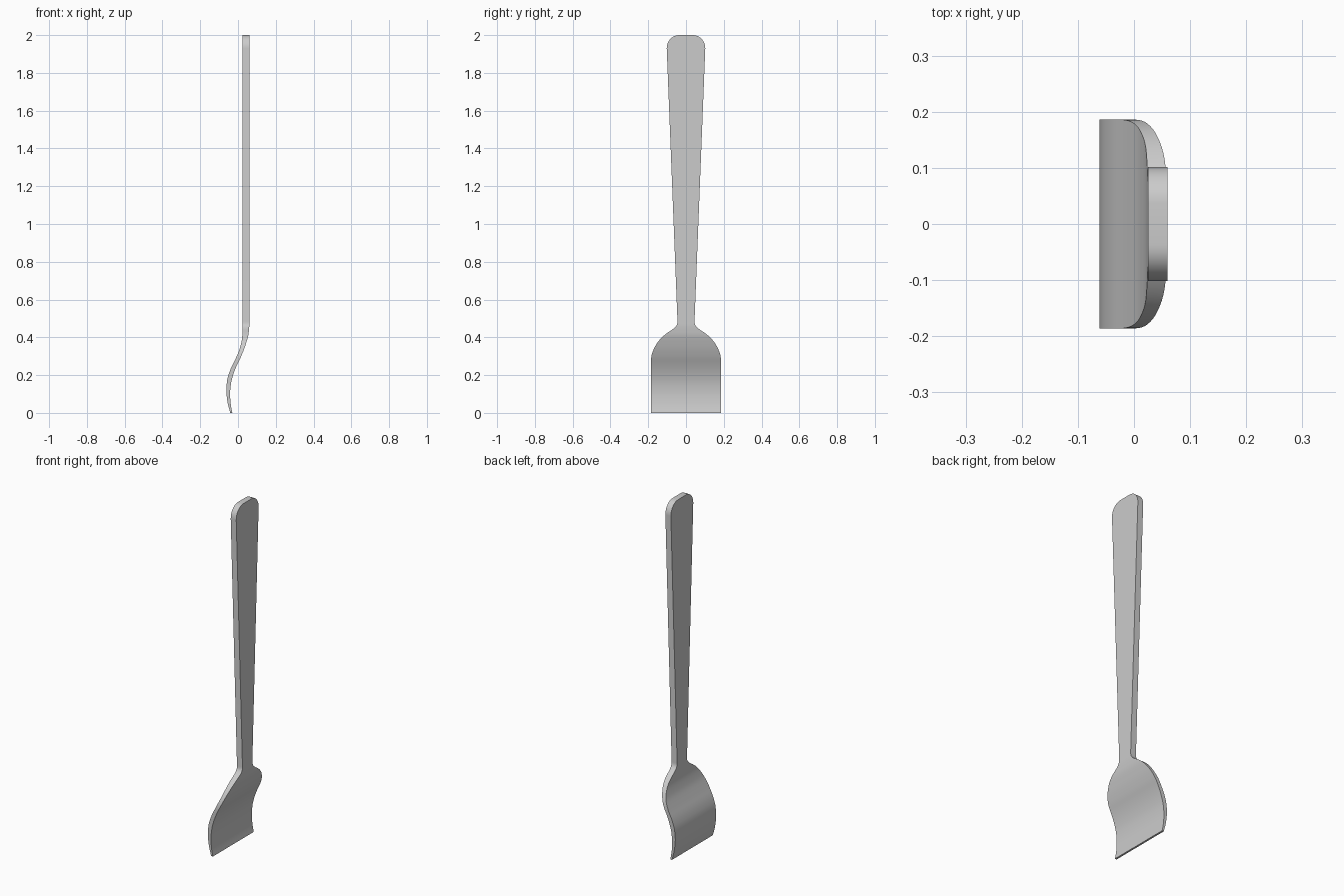
import bpy, bmesh, math

if "Cube" in bpy.data.objects:
    bpy.data.objects.remove(bpy.data.objects["Cube"])

steel = bpy.data.materials.new("grey steel")
steel.diffuse_color = (0.6, 0.6, 0.6, 1)
steel.use_nodes = True
steel.node_tree.nodes["Principled BSDF"].inputs["Base Color"].default_value = steel.diffuse_color


def interp(table, z):
    """Smooth (monotone cubic) lookup of a value along the height."""
    n = len(table)
    d = [(table[i + 1][1] - table[i][1]) / (table[i + 1][0] - table[i][0]) for i in range(n - 1)]
    m = [d[0]] + [0 if a * b <= 0 else 2 * a * b / (a + b) for a, b in zip(d, d[1:])] + [d[-1]]
    for i in range(n - 1):
        z0, z1 = table[i][0], table[i + 1][0]
        if z <= z1:
            h = z1 - z0
            t = (z - z0) / h
            return ((2 * t**3 - 3 * t**2 + 1) * table[i][1] + (t**3 - 2 * t**2 + t) * h * m[i]
                    + (3 * t**2 - 2 * t**3) * table[i + 1][1] + (t**3 - t**2) * h * m[i + 1])
    return table[-1][1]


# side profile: back and front surfaces of the bent strip
back = [(0, -.041), (.06, -.056), (.12, -.062), (.17, -.058), (.22, -.044), (.28, -.016),
        (.34, .009), (.40, .022), (.46, .025), (2, .025)]
front = [(0, -.030), (.05, -.039), (.10, -.042), (.15, -.038), (.20, -.026), (.25, -.007),
         (.30, .017), (.36, .040), (.42, .056), (.47, .060), (2, .060)]
# half width: square blade, rounded shoulders, filleted neck
blade = [(0, .186), (.27, .186), (.30, .183), (.33, .174), (.36, .159), (.39, .137),
         (.42, .104), (.44, .074), (.455, .056), (.47, .047), (.485, .045)]


def half_width(z):
    if z < .485:
        return interp(blade, z)
    if z < 1.93:                                    # tapered handle
        return .045 + (z - .485) / (1.93 - .485) * .057
    t = min(1, (z - 1.93) / .07)                    # rounded end
    return .037 + .065 * math.sqrt(1 - t * t)


levels = [i * .018 for i in range(15)] + [.27 + i * .012 for i in range(15)]
levels += [.445, .455, .463, .47, .477, .485, 1.93]
levels += [1.93 + .07 * math.sin(math.radians(a)) for a in range(10, 91, 10)]

# scraper: stacked rectangular sections joined into one solid
bm = bmesh.new()
prev = None
for z in levels:
    w, b, f = half_width(z), interp(back, z), interp(front, z)
    ring = [bm.verts.new(p) for p in ((b, -w, z), (f, -w, z), (f, w, z), (b, w, z))]
    if prev:
        for i in range(4):
            j = (i + 1) % 4
            bm.faces.new((prev[i], prev[j], ring[j], ring[i]))
    else:
        bm.faces.new(ring[::-1])
    prev = ring
bm.faces.new(prev)
bmesh.ops.recalc_face_normals(bm, faces=bm.faces)
mesh = bpy.data.meshes.new("scraper")
bm.to_mesh(mesh)
bm.free()
mesh.materials.append(steel)
scraper = bpy.data.objects.new("scraper", mesh)
bpy.context.collection.objects.link(scraper)
bpy.context.view_layer.objects.active = scraper
scraper.select_set(True)
bpy.ops.object.shade_smooth_by_angle(angle=math.radians(35))
